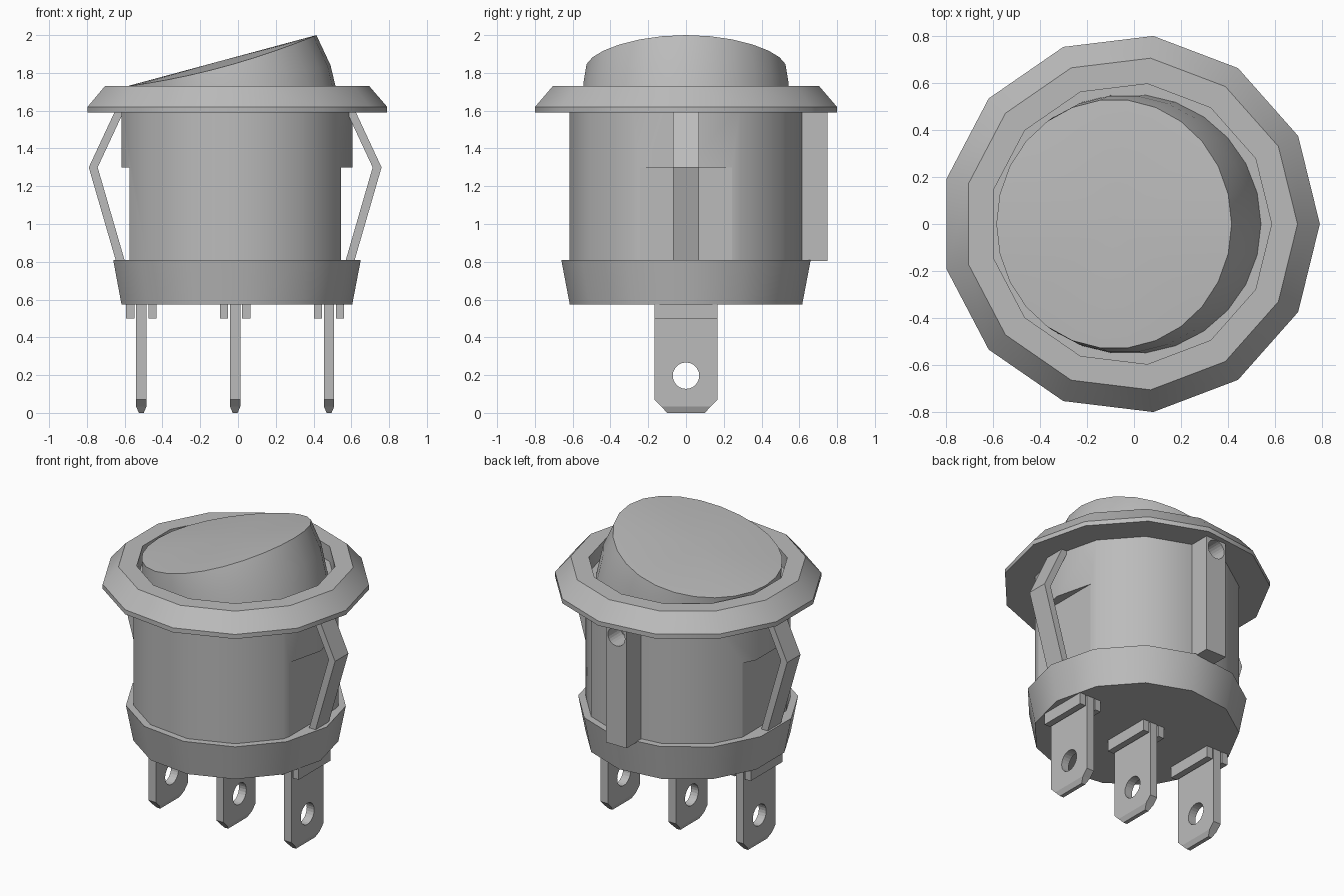
import bpy, bmesh, math
from mathutils import Matrix

if "Cube" in bpy.data.objects:
    bpy.data.objects.remove(bpy.data.objects["Cube"], do_unlink=True)

AXIS = -0.015   # x of the switch's centre line
SIDES = 13

grey = bpy.data.materials.new("mid grey")
grey.use_nodes = True
grey.diffuse_color = (0.5, 0.5, 0.5, 1)
grey.node_tree.nodes["Principled BSDF"].inputs["Base Color"].default_value = (0.5, 0.5, 0.5, 1)


def finish(bm, name, smooth=False):
    bmesh.ops.recalc_face_normals(bm, faces=bm.faces)
    mesh = bpy.data.meshes.new(name)
    bm.to_mesh(mesh)
    bm.free()
    mesh.materials.append(grey)
    ob = bpy.data.objects.new(name, mesh)
    bpy.context.collection.objects.link(ob)
    if smooth:
        bpy.ops.object.select_all(action="DESELECT")
        ob.select_set(True)
        bpy.context.view_layer.objects.active = ob
        bpy.ops.object.shade_smooth_by_angle(angle=math.radians(30))
    return ob


def bridge(bm, a, b):
    n = len(a)
    for i in range(n):
        j = (i + 1) % n
        bm.faces.new((a[i], a[j], b[j], b[i]))


def lathe(name, profile, closed=False):
    """Spin (radius, z) points; open profiles get flat caps."""
    bm = bmesh.new()
    rings = []
    for r, z in profile:
        angles = [math.tau * i / SIDES for i in range(SIDES)]
        rings.append([bm.verts.new((AXIS + r * math.cos(t), r * math.sin(t), z)) for t in angles])
    for a, b in zip(rings, rings[1:]):
        bridge(bm, a, b)
    if closed:
        bridge(bm, rings[-1], rings[0])
    else:
        bm.faces.new(rings[0])
        bm.faces.new(rings[-1])
    return finish(bm, name, True)


def box(name, x0, x1, y0, y1, z0, z1):
    bm = bmesh.new()
    size = Matrix.Diagonal((x1 - x0, y1 - y0, z1 - z0, 1))
    place = Matrix.Translation(((x0 + x1) / 2, (y0 + y1) / 2, (z0 + z1) / 2))
    bmesh.ops.create_cube(bm, size=1, matrix=place @ size)
    return finish(bm, name)


def rod(name, radius, depth, centre, axis):
    bm = bmesh.new()
    turn = Matrix.Rotation(math.pi / 2, 4, axis)
    bmesh.ops.create_cone(bm, cap_ends=True, segments=24, radius1=radius, radius2=radius,
                          depth=depth, matrix=Matrix.Translation(centre) @ turn)
    return finish(bm, name)


def cut(ob, cutter):
    cutter.hide_render = True
    mod = ob.modifiers.new("cut", "BOOLEAN")
    mod.operation = "DIFFERENCE"
    mod.solver = "EXACT"
    mod.object = cutter
    bpy.context.view_layer.objects.active = ob
    bpy.ops.object.modifier_apply(modifier=mod.name)
    bpy.data.objects.remove(cutter, do_unlink=True)


def extrude(name, outline, y0, y1):
    """Extrude an (x, z) outline along y."""
    bm = bmesh.new()
    a = [bm.verts.new((x, y0, z)) for x, z in outline]
    b = [bm.verts.new((x, y1, z)) for x, z in outline]
    bridge(bm, a, b)
    bm.faces.new(a)
    bm.faces.new(b)
    return finish(bm, name)


# Housing: base collar, barrel and bezel
lathe("base_collar", [(0.62, 0.575), (0.665, 0.81)])
barrel = lathe("barrel", [(0.62, 0.8), (0.62, 1.63)])
lathe("bezel", [(0.6, 1.59), (0.6, 1.73), (0.71, 1.73), (0.805, 1.62), (0.805, 1.59)], closed=True)

# Flats on the barrel with a spring clip standing over each
for side, label in ((1, "left"), (-1, "right")):
    xs = sorted((AXIS + side * 0.56, AXIS + side * 0.9))
    cut(barrel, box("flat_cutter", *xs, -0.5, 0.5, 0.7, 1.3))
    strip = [(0.635, 1.6), (0.775, 1.3), (0.63, 0.8), (0.583, 0.8), (0.728, 1.3), (0.588, 1.6)]
    extrude(label + "_clip", [(AXIS + side * x, z) for x, z in strip], -0.07, 0.07)

# Locating rib on the back, with a round dimple near its top
rib = box("locating_rib", AXIS - 0.075, AXIS + 0.075, 0.55, 0.75, 0.805, 1.6)
cut(rib, rod("dimple_cutter", 0.062, 0.28, (AXIS, 0.76, 1.525), "X"))

# Rocker: round foot leaning into a tilted, slightly curved top
bm = bmesh.new()
foot, waist, rim = [], [], []
for i in range(26):
    t = math.tau * i / 26
    c, s = math.cos(t), math.sin(t)
    foot.append(bm.verts.new((-0.018 + 0.565 * c, 0.555 * s, 1.6)))
    top_z = 1.865 + 0.135 * c - 0.035 * s * s
    rim.append(bm.verts.new((-0.085 + 0.5 * c, 0.53 * s, top_z)))
    waist.append(bm.verts.new((-0.045 + 0.535 * c, 0.547 * s, 1.6 + (top_z - 1.6) * 0.6)))
bridge(bm, foot, waist)
bridge(bm, waist, rim)
bm.faces.new(foot)
peak = bm.verts.new((-0.085, 0, 1.865))
for i in range(26):
    bm.faces.new((rim[i], rim[(i + 1) % 26], peak))
finish(bm, "rocker", True)

# Three blade terminals, each held by a pair of collar bars
for k, label in ((-1, "right"), (0, "middle"), (1, "left")):
    x = AXIS + k * 0.497
    bm = bmesh.new()
    rings = []
    for half_t, half_w, z in ((0.013, 0.1, 0), (0.027, 0.13, 0.033),
                              (0.027, 0.167, 0.07), (0.027, 0.167, 0.6)):
        corners = ((-1, -1), (1, -1), (1, 1), (-1, 1))
        rings.append([bm.verts.new((x + u * half_t, v * half_w, z)) for u, v in corners])
    for a, b in zip(rings, rings[1:]):
        bridge(bm, a, b)
    bm.faces.new(rings[0])
    bm.faces.new(rings[-1])
    blade = finish(bm, label + "_terminal")
    cut(blade, rod("hole_cutter", 0.07, 0.3, (x, 0, 0.197), "Y"))
    for side, part in ((-1, "outer"), (1, "inner")):
        xs = sorted((x + side * 0.037, x + side * 0.08))
        box(label + "_" + part + "_collar_bar", *xs, -0.167, 0.167, 0.5, 0.6)
